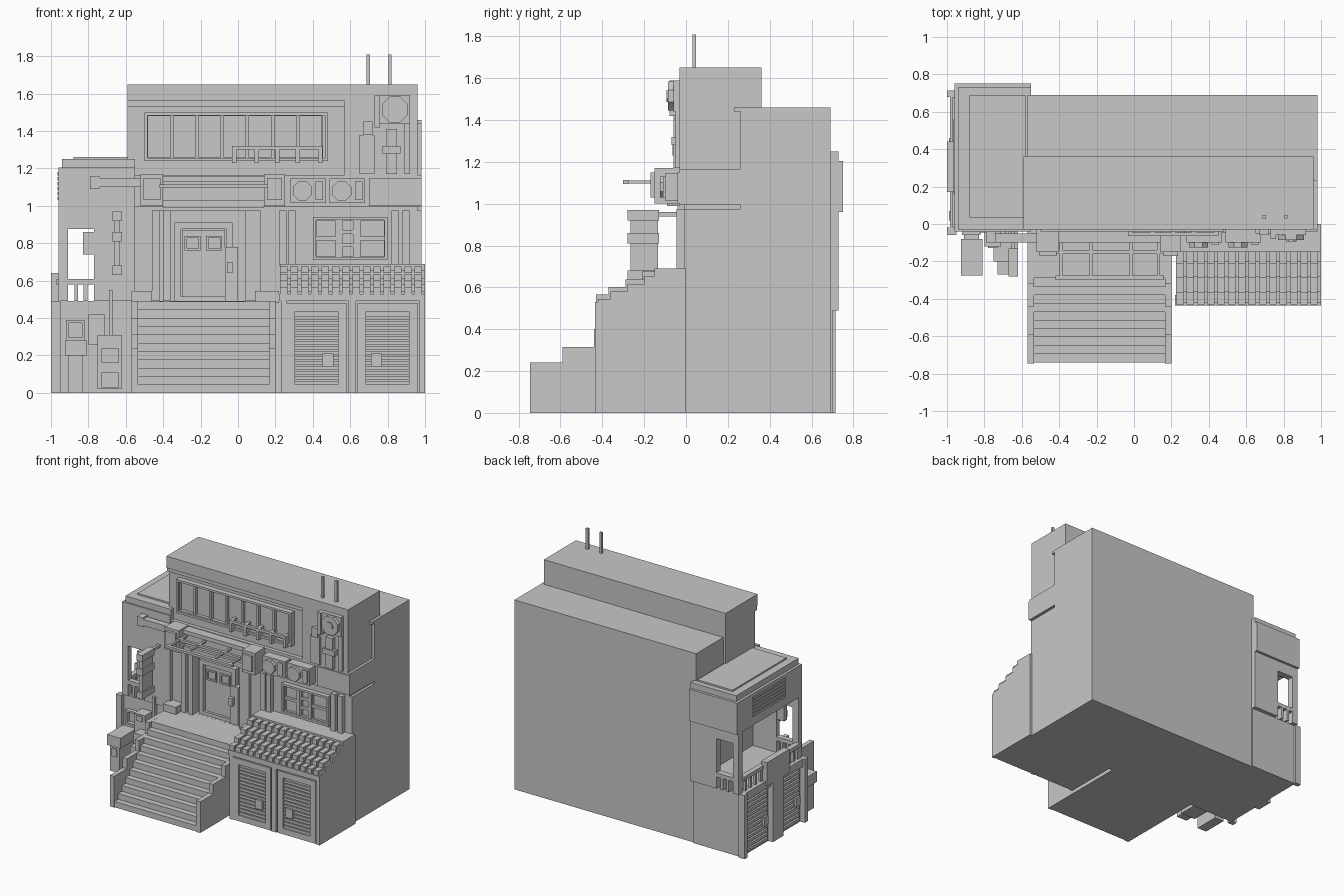
import bpy, bmesh
from math import pi
from mathutils import Matrix

cube = bpy.data.objects.get("Cube")
if cube:
    bpy.data.objects.remove(cube, do_unlink=True)

GREY = (.58, .58, .58, 1)
plaster = bpy.data.materials.new("plain_grey")
plaster.use_nodes = True
plaster.diffuse_color = GREY
plaster.node_tree.nodes["Principled BSDF"].inputs["Base Color"].default_value = GREY


def finish(name, bm):
    mesh = bpy.data.meshes.new(name)
    bm.to_mesh(mesh)
    bm.free()
    mesh.materials.append(plaster)
    obj = bpy.data.objects.new(name, mesh)
    bpy.context.scene.collection.objects.link(obj)
    return obj


def box(name, x, y, z):
    """Box between the given pairs of limits."""
    bm = bmesh.new()
    spans = [x, y, z]
    middle = [sum(s) / 2 for s in spans]
    size = [abs(s[1] - s[0]) for s in spans]
    bmesh.ops.create_cube(bm, size=1, matrix=Matrix.Translation(middle) @ Matrix.Diagonal((*size, 1)))
    return finish(name, bm)


def disc(name, centre, radius, depth, sides=8):
    """Flat sided drum facing the front."""
    bm = bmesh.new()
    turn = Matrix.Rotation(pi / 2, 4, "X") @ Matrix.Rotation(pi / sides, 4, "Z")
    bmesh.ops.create_cone(bm, cap_ends=True, segments=sides, radius1=radius, radius2=radius,
                          depth=depth, matrix=Matrix.Translation(centre) @ turn)
    return finish(name, bm)


def frame(name, x, y, z, bar):
    """Rectangular frame in the facade plane."""
    for side, span in (("left", (x[1] - bar, x[1])), ("right", (x[0], x[0] + bar))):
        box(f"{name}_{side}", span, y, z)
    inner = (x[0] + bar, x[1] - bar)
    box(f"{name}_bottom", inner, y, (z[0], z[0] + bar))
    box(f"{name}_top", inner, y, (z[1] - bar, z[1]))


def spread(start, stop, count):
    step = (stop - start) / count
    return [(start + step * i, start + step * (i + 1)) for i in range(count)]


# Main building: back volume and front slabs with a groove on the side
box("rear_block", x=(-.57, .98), y=(.26, .69), z=(0, 1.46))
box("rear_block_lip", x=(.9, .98), y=(.23, .26), z=(1.44, 1.46))
box("ground_floor_block", x=(-.57, .98), y=(-.01, .26), z=(0, .49))
box("first_floor_block", x=(-.57, .98), y=(.05, .26), z=(.49, .975))
box("floor_groove", x=(-.57, .96), y=(-.01, .26), z=(.975, .995))
box("band_block", x=(-.57, .98), y=(-.03, .26), z=(.995, 1.165))
box("top_floor_block", x=(-.59, .96), y=(0, .36), z=(1.165, 1.65))
box("roof_fascia", x=(-.59, .96), y=(-.03, 0), z=(1.56, 1.65))
box("fascia_lip", x=(-.59, .57), y=(-.02, 0), z=(1.53, 1.56))
box("equipment_wall", x=(.57, .96), y=(-.03, 0), z=(1.165, 1.56))
box("wall_beside_annex", x=(-.57, -.43), y=(-.01, .05), z=(.49, .975))
box("wall_beside_window", x=(.1, .98), y=(-.01, .05), z=(.49, .975))
for x in (.697, .813):
    box("antenna", x=(x - .009, x + .009), y=(.03, .048), z=(1.65, 1.81))

# Long top window
frame("long_window", x=(-.5, .48), y=(-.04, 0), z=(1.24, 1.5), bar=.016)
for left, right in spread(-.49, .455, 7):
    frame("long_window_pane", x=(left, right), y=(-.025, 0), z=(1.25, 1.49), bar=.009)
box("flower_rail", x=(-.03, .45), y=(-.065, -.045), z=(1.3, 1.32))
for x in (-.02, .1, .21, .32, .44):
    box("rail_bracket", x=(x - .012, x + .012), y=(-.065, 0), z=(1.23, 1.32))

# Machinery on the top right wall
box("fan_box", x=(.76, .92), y=(-.06, -.03), z=(1.44, 1.59))
disc("fan_ring", (.84, -.07, 1.515), .075, .03)
disc("fan_hub", (.84, -.08, 1.515), .03, .025)
box("fan_stem", x=(.79, .85), y=(-.06, -.03), z=(1.17, 1.41))
box("stem_clamp", x=(.77, .87), y=(-.07, -.03), z=(1.28, 1.32))
box("tall_meter", x=(.65, .73), y=(-.05, -.03), z=(1.17, 1.38))
box("meter_top", x=(.67, .72), y=(-.06, -.03), z=(1.38, 1.45))
box("vent_pipe", x=(.73, .76), y=(-.08, -.03), z=(1.42, 1.59))
box("wall_conduit", x=(.89, .92), y=(-.05, -.03), z=(1.17, 1.44))

# Storey band with ducts, awning frame and cooling units
box("band_panel", x=(-.52, .25), y=(-.07, -.03), z=(1.03, 1.15))
box("band_ledge", x=(-.4, .14), y=(-.1, -.03), z=(1.13, 1.16))
box("band_sill", x=(-.4, .14), y=(-.09, -.03), z=(.99, 1.03))
for name, x in (("right", (-.52, -.4)), ("left", (.14, .25))):
    box(f"awning_box_{name}", x, y=(-.15, -.03), z=(1, 1.17))
    box(f"awning_cap_{name}", (x[0] + .015, x[1] - .015), y=(-.17, -.15), z=(1.03, 1.15))
box("awning_front_bar", x=(-.42, .16), y=(-.3, -.275), z=(1.095, 1.113))
box("awning_rear_bar", x=(-.42, .16), y=(-.16, -.14), z=(1.095, 1.113))
for x in (-.39, -.23, -.015, .13):
    box("awning_arm", x=(x - .008, x + .008), y=(-.29, -.05), z=(1.097, 1.111))
box("wall_duct", x=(-.79, -.5), y=(-.1, -.05), z=(1.1, 1.15))
box("duct_elbow", x=(-.79, -.74), y=(-.1, -.03), z=(1.09, 1.16))
for x in (.28, .49):
    box("cooling_unit", x=(x, x + .19), y=(-.1, -.03), z=(1.015, 1.145))
    disc("cooling_fan", (x + .065, -.11, 1.08), .055, .03)
    box("cooling_grille", x=(x + .135, x + .175), y=(-.11, -.1), z=(1.03, 1.13))
box("band_end_panel", x=(.7, .98), y=(-.04, -.03), z=(1, 1.15))

# Recessed entrance
for x in (-.44, -.38, .06, .1):
    box("entrance_column", x=(x - .02, x + .02), y=(-.04, .05), z=(.49, .975))
frame("door_frame", x=(-.34, -.03), y=(.01, .05), z=(.48, .91), bar=.035)
box("door_leaf", x=(-.3, -.07), y=(.03, .05), z=(.49, .87))
for x in (-.285, -.17):
    frame("door_light", x=(x, x + .085), y=(.02, .03), z=(.76, .84), bar=.012)
box("door_post_box", x=(-.07, 0), y=(0, .05), z=(.49, .78))
box("door_intercom", x=(-.06, -.03), y=(-.03, 0), z=(.64, .7))

# Window above the garage
frame("side_window", x=(.4, .8), y=(-.045, -.01), z=(.71, .94), bar=.016)
for x in (.54, .635):
    box("side_window_mullion", x=(x - .01, x + .01), y=(-.035, -.01), z=(.72, .93))
for x, rows in (((.41, .53), 2), ((.55, .625), 3), ((.645, .79), 2)):
    for low, high in spread(.72, .93, rows):
        frame("window_pane", x, y=(-.028, -.01), z=(low, high), bar=.01)
for x in (.24, .29, .84, .9):
    box("facade_pilaster", x=(x - .02, x + .02), y=(-.045, -.01), z=(.68, .975))

# Garage with two slatted doors
box("garage_block", x=(.23, 1), y=(-.41, 0), z=(0, .5))
box("garage_lintel", x=(.22, 1), y=(-.435, -.38), z=(.49, .53))
for x in ((.23, .26), (.59, .63), (.97, 1)):
    box("garage_pilaster", x, y=(-.435, -.41), z=(0, .49))
for x, handle in ((.26, .45), (.64, .71)):
    frame("garage_door_frame", x=(x, x + .32), y=(-.43, -.41), z=(0, .48), bar=.045)
    for low, high in spread(.045, .42, 14):
        box("garage_slat", x=(x + .045, x + .275), y=(-.42, -.41), z=(low, high - .008))
    box("garage_handle", x=(handle, handle + .06), y=(-.435, -.41), z=(.14, .21))

# Stepped tile roof of the garage
for front, top in ((-.42, .545), (-.36, .58), (-.28, .615), (-.2, .655)):
    box("roof_step", x=(.225, 1), y=(front, 0), z=(.5, top))
    for left, right in spread(.225, 1, 14):
        box("roof_tile", x=(left, left + .04), y=(front - .01, front + .08), z=(top - .015, top + .022))
box("roof_ridge", x=(.225, 1), y=(-.15, 0), z=(.6, .69))

# Front stairs between stepped side walls
RISE, RUN = .0445, .045
for i in range(11):
    box("stair_step", x=(-.54, .17), y=(-.74 + RUN * i, 0), z=(RISE * i, RISE * (i + 1)))
for side in ((-.57, -.535), (.165, .2)):
    for front, top in ((-.745, .24), (-.59, .315), (-.44, .4), (-.32, .49)):
        box("stair_wall", side, y=(front, 0), z=(0, top))
for x in ((-.57, -.46), (.09, .22)):
    box("landing_plinth", x, y=(-.1, 0), z=(.48, .545))

# Annex: lower volume, open balcony and upper volume
box("annex_base", x=(-.96, -.55), y=(-.03, .7), z=(0, .49))
box("annex_upper", x=(-.96, -.55), y=(-.04, .75), z=(.96, 1.205))
box("annex_cornice", x=(-.94, -.55), y=(-.03, .73), z=(1.205, 1.25))
box("annex_roof", x=(-.88, -.58), y=(.035, .69), z=(1.25, 1.262))
for name, y in (("front", (-.04, 0)), ("back", (.68, .73))):
    box(f"{name}_corner_post", x=(-.96, -.91), y=y, z=(.49, .97))
    box(f"{name}_inner_wall", x=(-.77, -.55), y=y, z=(.49, .97))
    box(f"{name}_header", x=(-.91, -.77), y=y, z=(.875, .97))
    box(f"{name}_handrail", x=(-.91, -.77), y=y, z=(.58, .61))
    for x in (-.865, -.815):
        box(f"{name}_baluster", x=(x - .01, x + .01), y=y, z=(.49, .58))
box("opening_bracket", x=(-.83, -.77), y=(-.045, -.01), z=(.74, .86))

# Annex side: pilasters, raised parapet, slatted doors, balcony rail and louvre
for y in ((-.06, -.02), (.24, .37), (.68, .715)):
    box("annex_pilaster", x=(-1, -.95), y=y, z=(0, .49))
box("raised_parapet", x=(-1, -.95), y=(.17, .44), z=(.46, .64))
for start, stop in ((-.02, .24), (.37, .68)):
    box("annex_door_lintel", x=(-.985, -.95), y=(start, stop), z=(.43, .49))
    for low, high in spread(.02, .42, 12):
        box("annex_slat", x=(-.975, -.95), y=(start + .025, stop - .025), z=(low, high - .012))
    box("annex_handle", x=(-.99, -.95), y=(start + .04, start + .09), z=(.15, .22))
    box("balcony_rail", x=(-.97, -.93), y=(start, stop), z=(.58, .61))
    for low, high in spread(start, stop, 5):
        box("balcony_baluster", x=(-.96, -.94), y=(low + .01, low + .03), z=(.49, .58))
for low, high in spread(1.03, 1.19, 6):
    box("louvre_slat", x=(-.966, -.955), y=(.16, .56), z=(low, high - .01))

# Hanging banner on the annex front
box("banner", x=(-.66, -.63), y=(-.265, -.135), z=(.64, .96))
for low in (.63, .81, .92):
    box("banner_clip", x=(-.67, -.62), y=(-.28, -.13), z=(low, low + .05))
box("banner_arm", x=(-.655, -.635), y=(-.13, -.04), z=(.94, .96))

# Utility boxes on the ground in front of the annex
box("bin_body", x=(-.91, -.83), y=(-.26, -.06), z=(0, .25))
box("bin_top", x=(-.925, -.81), y=(-.275, -.08), z=(.2, .28))
box("bin_label", x=(-.89, -.85), y=(-.268, -.26), z=(.12, .18))
frame("notice_board", x=(-.92, -.82), y=(-.06, -.03), z=(.28, .39), bar=.015)
box("meter_box", x=(-.8, -.71), y=(-.12, -.03), z=(.26, .42))
box("meter_face", x=(-.78, -.73), y=(-.128, -.12), z=(.37, .41))
box("cabinet", x=(-.75, -.62), y=(-.2, -.03), z=(.02, .31))
for low in (.03, .16):
    box("cabinet_drawer", x=(-.73, -.64), y=(-.27, -.2), z=(low, low + .08))
box("cable_pipe", x=(-.69, -.67), y=(-.06, -.03), z=(.31, .55))
